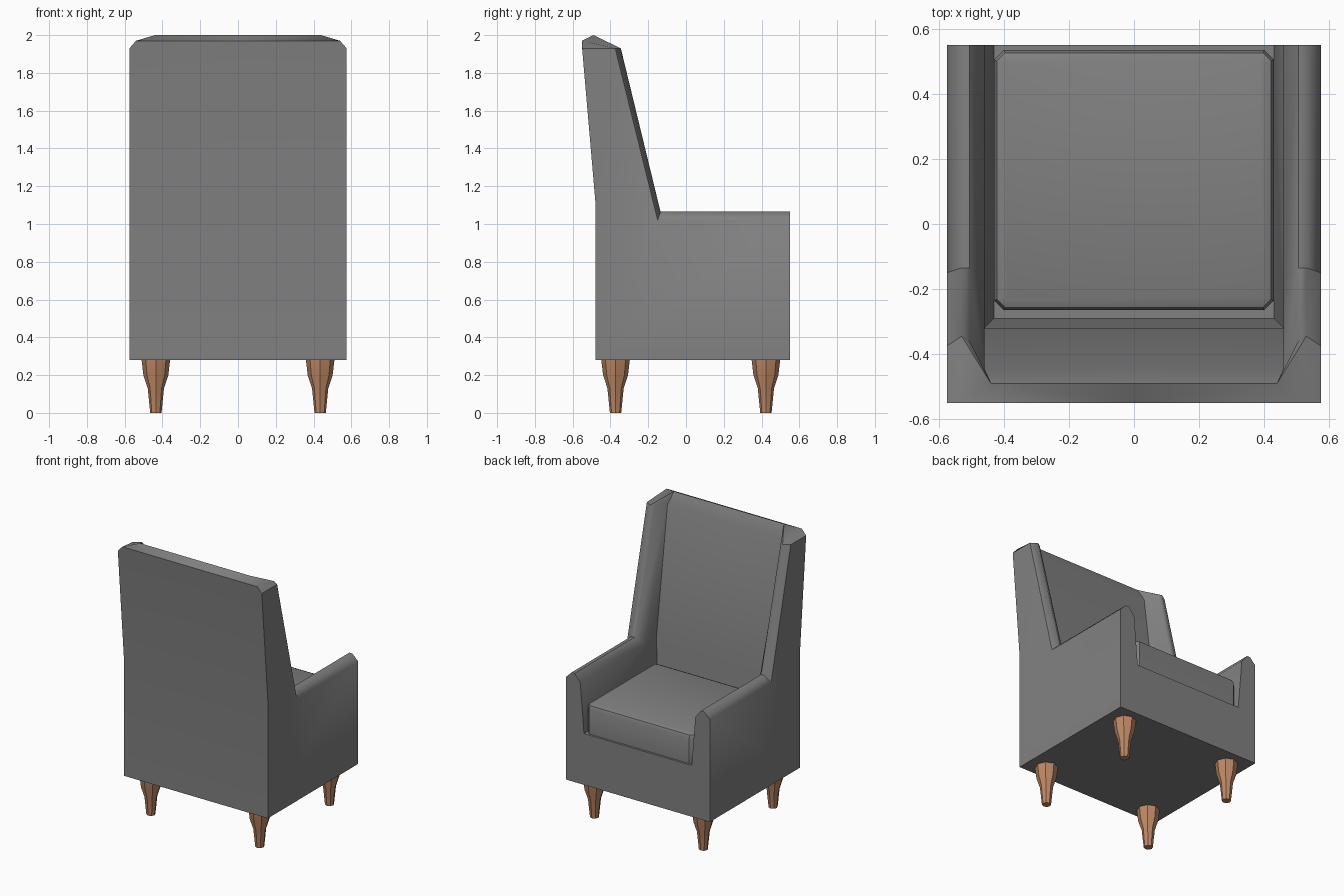
import bpy, bmesh, math

if "Cube" in bpy.data.objects:
    bpy.data.objects.remove(bpy.data.objects["Cube"])

def material(name, rgb):
    m = bpy.data.materials.new(name)
    m.diffuse_color = (*rgb, 1)
    m.use_nodes = True
    m.node_tree.nodes["Principled BSDF"].inputs["Base Color"].default_value = m.diffuse_color
    return m

grey = material("grey fabric", (0.22, 0.22, 0.22))
wood = material("warm wood", (0.52, 0.25, 0.135))

def finish(bm, name, mat, angle):
    bmesh.ops.recalc_face_normals(bm, faces=bm.faces)
    me = bpy.data.meshes.new(name)
    bm.to_mesh(me)
    bm.free()
    me.materials.append(mat)
    ob = bpy.data.objects.new(name, me)
    bpy.context.collection.objects.link(ob)
    bpy.ops.object.select_all(action='DESELECT')
    bpy.context.view_layer.objects.active = ob
    ob.select_set(True)
    bpy.ops.object.shade_smooth_by_angle(angle=math.radians(angle))
    return ob

# upholstered shell: half outline (A arm front, E elbow, T wing top,
# R rear edge, G top ridge, I inner back, C centre line), then mirrored
P = {
    "A0": (.575, .55, .28), "A1": (.575, .55, 1.02), "A2": (.53, .55, 1.065),
    "A3": (.505, .55, 1.065), "A4": (.46, .55, 1.01), "A5": (.43, .55, .65),
    "E1": (.575, -.15, 1.02), "E2": (.53, -.135, 1.065),
    "E3": (.505, -.135, 1.065), "E4": (.46, -.185, 1.01),
    "T1": (.575, -.375, 1.93), "T2": (.53, -.345, 1.93),
    "T3": (.505, -.36, 1.93), "T4": (.46, -.445, 1.915),
    "R0": (.575, -.48, .28), "R1": (.575, -.48, 1.12),
    "R2": (.575, -.55, 1.93), "R3": (.54, -.55, 1.97), "G": (.44, -.49, 2.0),
    "I0": (.43, -.29, .65), "I1": (.46, -.32, 1.01),
    "C0": (0, .55, .28), "C1": (0, .55, .65), "C2": (0, -.29, .65),
    "C3": (0, -.32, 1.01), "C4": (0, -.445, 1.915), "C5": (0, -.49, 2.0),
    "C6": (0, -.55, 1.97), "C7": (0, -.48, 1.12), "C8": (0, -.48, .28),
}
FACES = [
    "A0 A1 A2 A3 A4 A5 C1 C0",                                    # front panel
    "A0 R0 R1 E1 A1", "R1 R2 T1 E1",                              # outer side
    "A1 A2 E2 E1", "A2 A3 E3 E2", "A3 A4 E4 E3", "A4 A5 I0 I1 E4",  # arm
    "E1 E2 T2 T1", "E2 E3 T3 T2", "E3 E4 T4 T3", "E4 I1 T4",      # wing
    "A5 C1 C2 I0", "I0 C2 C3 I1", "I1 C3 C4 T4", "T4 C4 C5 G",    # seat well
    "G C5 C6 R3", "T1 R2 R3 T2", "T2 R3 G", "T2 G T4 T3",         # top
    "R3 C6 C7 R1 R2", "R1 C7 C8 R0", "R0 C8 C0 A0",               # rear, base
]
bm = bmesh.new()
V = {k: bm.verts.new(c) for k, c in P.items()}
for f in FACES:
    bm.faces.new([V[k] for k in f.split()])
geom = bm.verts[:] + bm.edges[:] + bm.faces[:]
bmesh.ops.mirror(bm, geom=geom, axis='X', merge_dist=0.001)
bmesh.ops.remove_doubles(bm, verts=bm.verts, dist=0.001)
finish(bm, "armchair_shell", grey, 50)

# seat cushion: box with clipped corners and a softened top
bm = bmesh.new()
bmesh.ops.create_cube(bm, size=1)
for v in bm.verts:
    v.co = (v.co.x * .86, .135 + v.co.y * .80, .755 + v.co.z * .21)
up = [e for e in bm.edges if abs(e.verts[0].co.z - e.verts[1].co.z) > .1]
bmesh.ops.bevel(bm, geom=up, offset=.03, segments=1, affect='EDGES')
top = [e for e in bm.edges if min(v.co.z for v in e.verts) > .85]
bmesh.ops.bevel(bm, geom=top, offset=.03, segments=2, profile=.5, affect='EDGES')
finish(bm, "seat_cushion", grey, 40)

# tapered legs: eight-sided turned profile (height, radius)
LEG = [(0, .03), (.13, .043), (.20, .066), (.285, .076)]

def leg(name, x, y):
    bm = bmesh.new()
    rings = [[bm.verts.new((x + r * math.cos(i * math.pi / 4),
                            y + r * math.sin(i * math.pi / 4), z))
              for i in range(8)] for z, r in LEG]
    for a, b in zip(rings, rings[1:]):
        for i in range(8):
            j = (i + 1) % 8
            bm.faces.new((a[i], a[j], b[j], b[i]))
    bm.faces.new(rings[0][::-1])
    bm.faces.new(rings[-1])
    finish(bm, name, wood, 30)

for side, x in (("left", -.435), ("right", .435)):
    leg(f"back_leg_{side}", x, -.373)
    leg(f"front_leg_{side}", x, .423)
